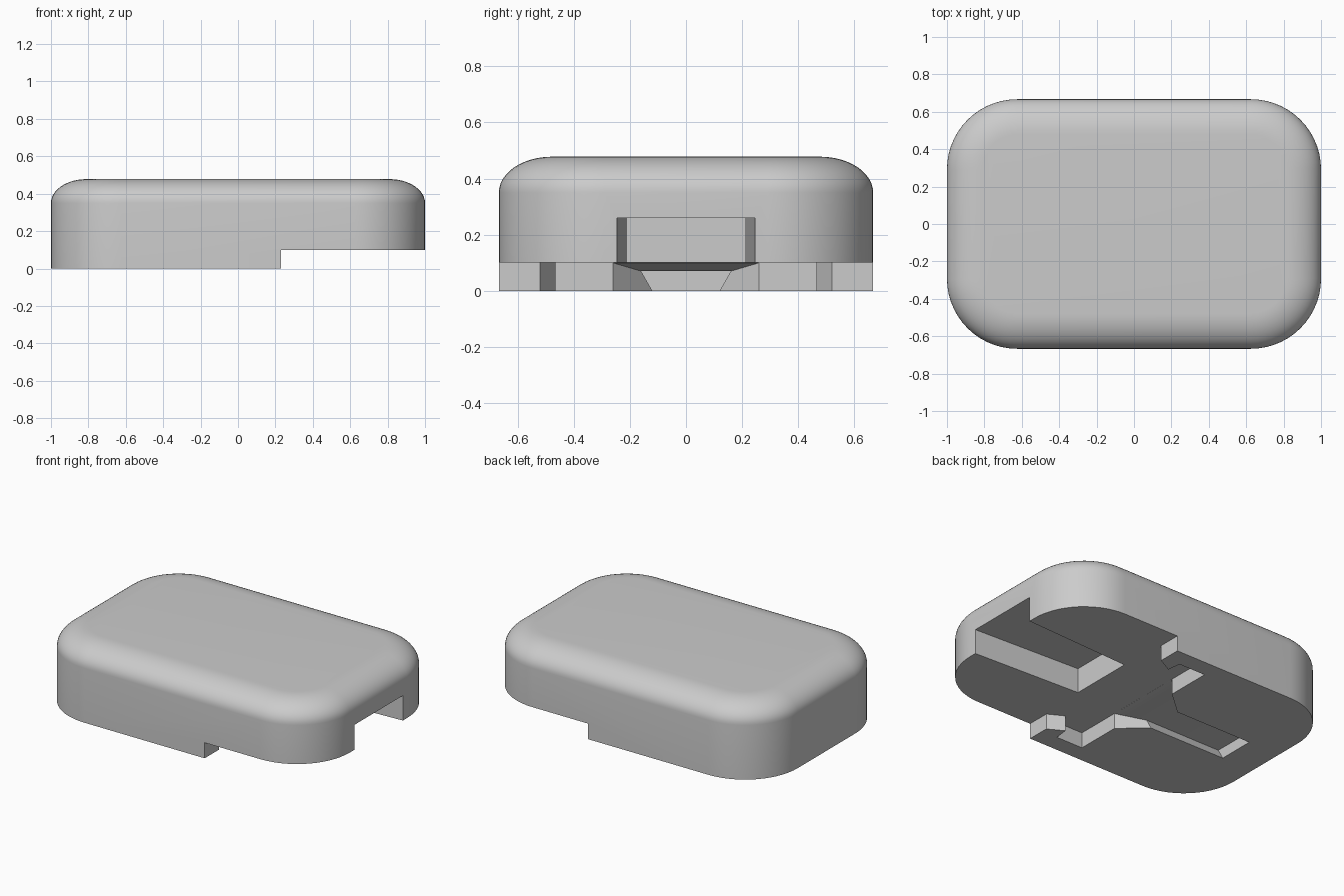
import bpy, bmesh, math

cube = bpy.data.objects.get("Cube")
if cube:
    bpy.data.objects.remove(cube, do_unlink=True)


def flat_material(name, rgb):
    mat = bpy.data.materials.new(name)
    mat.use_nodes = True
    mat.diffuse_color = (*rgb, 1)
    mat.node_tree.nodes["Principled BSDF"].inputs["Base Color"].default_value = (*rgb, 1)
    return mat


def loft(name, sections):
    """Closed solid skinned through matching loops of points."""
    bm = bmesh.new()
    rings = [[bm.verts.new(p) for p in s] for s in sections]
    n = len(rings[0])
    for a, b in zip(rings, rings[1:]):
        for i in range(n):
            j = (i + 1) % n
            bm.faces.new((a[i], a[j], b[j], b[i]))
    bm.faces.new(rings[0][::-1])
    bm.faces.new(rings[-1])
    bmesh.ops.recalc_face_normals(bm, faces=bm.faces[:])
    mesh = bpy.data.meshes.new(name)
    bm.to_mesh(mesh)
    bm.free()
    obj = bpy.data.objects.new(name, mesh)
    bpy.context.collection.objects.link(obj)
    return obj


def rounded_rect(hx, hy, r, z, steps=14):
    points = []
    for k, (sx, sy) in enumerate([(1, 1), (-1, 1), (-1, -1), (1, -1)]):
        for i in range(steps + 1):
            a = math.pi / 2 * (k + i / steps)
            points.append((sx * (hx - r) + r * math.cos(a),
                           sy * (hy - r) + r * math.sin(a), z))
    return points


def mirrored_prism(name, half, z0, z1):
    """Prism whose plan outline is mirrored across y."""
    plan = half + [(x, -y) for x, y in reversed(half)]
    return loft(name, [[(x, y, z) for x, y in plan] for z in (z0, z1)])


# Housing: rounded block with a soft elliptical top edge
HX, HY, R = 1.0, 0.667, 0.375
SHOULDER, TOP, INSET = 0.35, 0.478, 0.19
rings = [rounded_rect(HX, HY, R, 0)]
for i in range(13):
    t = math.pi / 2 * i / 12
    d = INSET * (1 - math.cos(t))
    rings.append(rounded_rect(HX - d, HY - d, R - d,
                              SHOULDER + (TOP - SHOULDER) * math.sin(t)))
housing = loft("housing", rings)
housing.data.materials.append(flat_material("light grey plastic", (0.6, 0.6, 0.6)))

# Raised underside with undercut side pockets
step = mirrored_prism("step_cutter", [
    (1.2, 0.9), (0.23, 0.9), (0.23, 0.52), (0.13, 0.465),
    (0.12, 0.555), (-0.07, 0.555)], -0.2, 0.1)

# Tapered slot open at the end
slot = mirrored_prism("slot_cutter", [(1.1, 0.25), (0.25, 0.21)], 0.04, 0.26)


# Dovetail channel with a flared mouth
def channel_section(x, bottom, top, z):
    half = [(bottom, -0.1), (bottom, 0), (top, z)]
    return [(x, y, h) for y, h in half] + [(x, -y, h) for y, h in reversed(half)]


channel = loft("channel_cutter", [
    channel_section(-0.05, 0.26, 0.26, 0.098),
    channel_section(-0.07, 0.26, 0.26, 0.0995),
    channel_section(-0.23, 0.12, 0.16, 0.07),
    channel_section(-0.775, 0.12, 0.16, 0.07)])

# Carve the housing
bpy.ops.object.select_all(action='DESELECT')
bpy.context.view_layer.objects.active = housing
housing.select_set(True)
for cutter in (step, slot, channel):
    cutter.hide_render = True
    mod = housing.modifiers.new(cutter.name, 'BOOLEAN')
    mod.operation = 'DIFFERENCE'
    mod.solver = 'EXACT'
    mod.object = cutter
    bpy.ops.object.modifier_apply(modifier=mod.name)
    bpy.data.objects.remove(cutter, do_unlink=True)

bpy.ops.object.shade_smooth_by_angle(angle=math.radians(25))
